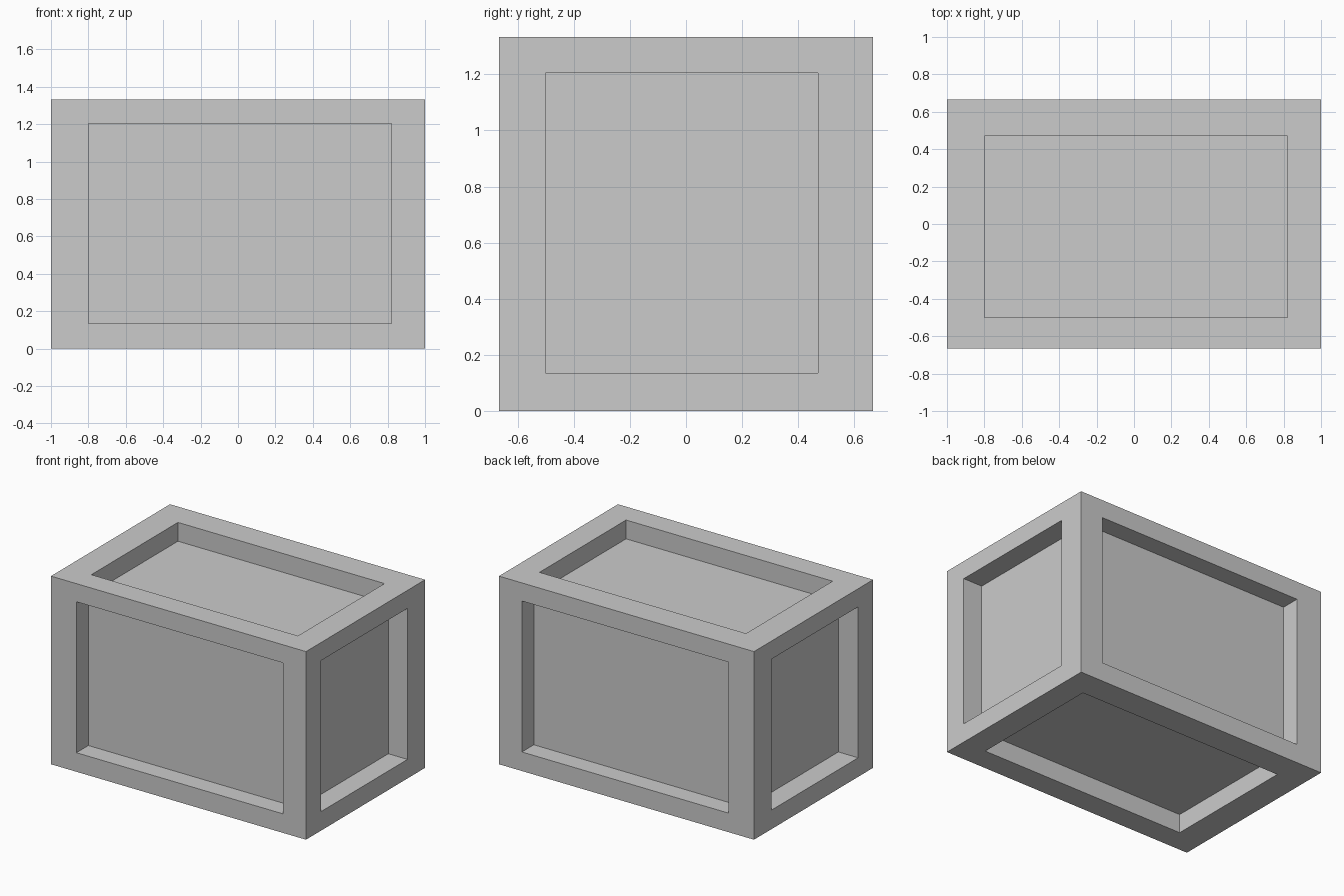
import bpy, bmesh
from mathutils import Vector

if "Cube" in bpy.data.objects:
    bpy.data.objects.remove(bpy.data.objects["Cube"])

SIZE = Vector((2, 4 / 3, 4 / 3))
CENTRE = Vector((0, 0, 2 / 3))
OPENING = [(-0.80, 0.82), (-0.50, 0.47), (0.135, 1.205)]   # recess limits per axis
FLOOR = [(-0.845, 0.85), (-0.533, 0.533), (0.133, 1.20)]   # recessed panel planes


def inset(bm, face):
    """Inset a face slightly, keeping it as the inner face."""
    bmesh.ops.inset_individual(bm, faces=[face], thickness=0.05, use_even_offset=True)


# Crate body
bm = bmesh.new()
bmesh.ops.create_cube(bm, size=1)
for v in bm.verts:
    v.co = Vector(c * s for c, s in zip(v.co, SIZE)) + CENTRE
bm.normal_update()

# Recessed panel on each of the six sides
for face in list(bm.faces):
    axis = max(range(3), key=lambda i: abs(face.normal[i]))
    side = face.normal[axis] > 0
    inset(bm, face)
    rim = [i for i in range(3) if i != axis]
    for v in face.verts:
        for i in rim:
            v.co[i] = OPENING[i][v.co[i] > CENTRE[i]]
    inset(bm, face)
    for v in face.verts:
        for i in rim:
            v.co[i] = OPENING[i][v.co[i] > CENTRE[i]]
        v.co[axis] = FLOOR[axis][side]

bmesh.ops.recalc_face_normals(bm, faces=bm.faces)
mesh = bpy.data.meshes.new("panelled_crate")
bm.to_mesh(mesh)
bm.free()
bpy.context.collection.objects.link(bpy.data.objects.new("panelled_crate", mesh))
